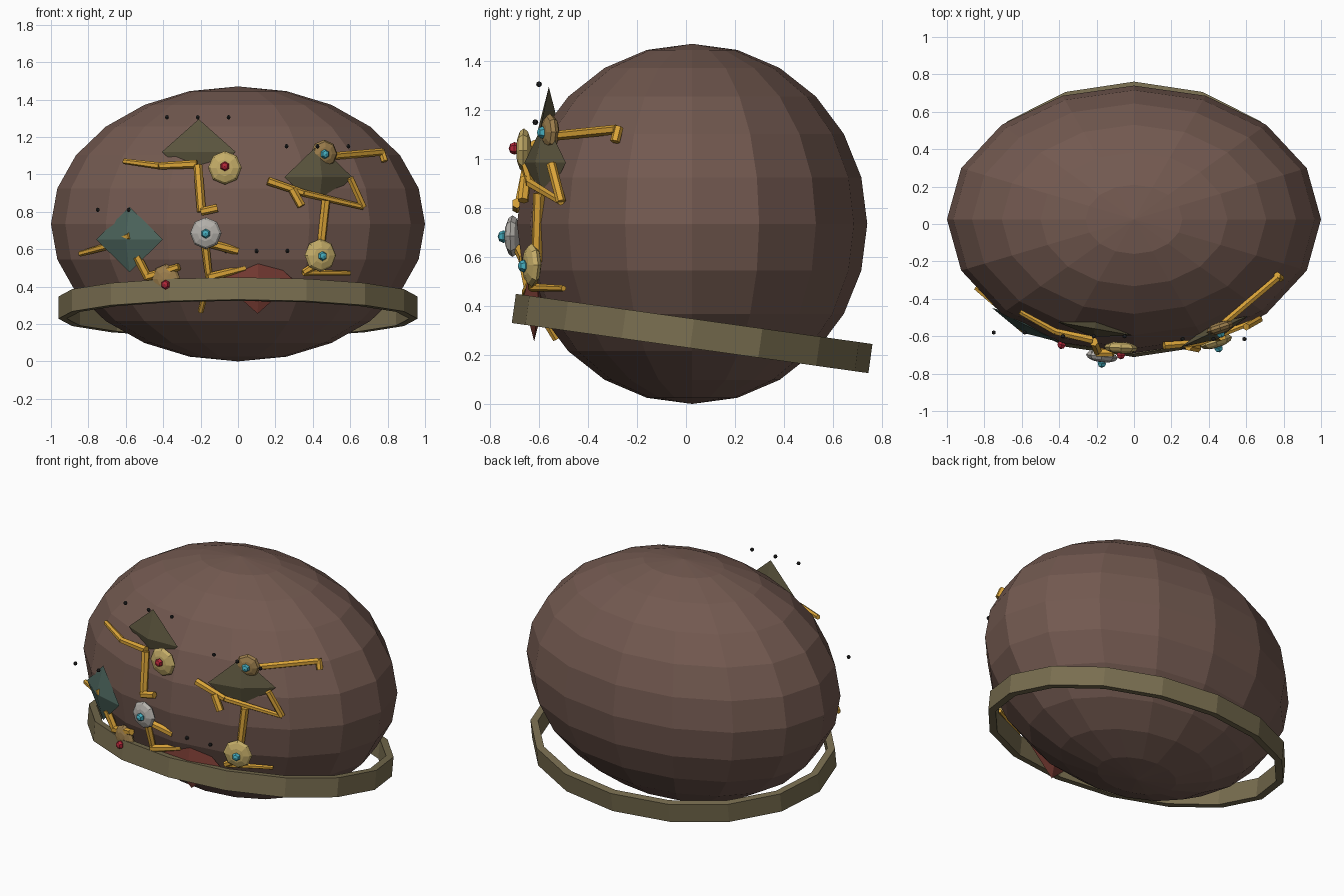
import bpy, bmesh
from math import radians, cos, sin, pi
from mathutils import Vector, Matrix

if "Cube" in bpy.data.objects:
    bpy.data.objects.remove(bpy.data.objects["Cube"])


def material(name, rgb):
    m = bpy.data.materials.new(name)
    m.diffuse_color = (*rgb, 1)
    m.use_nodes = True
    m.node_tree.nodes["Principled BSDF"].inputs["Base Color"].default_value = m.diffuse_color
    return m


BROWN = material("brown", (0.17, 0.10, 0.08))
BAND = material("band_olive", (0.19, 0.155, 0.08))
OLIVE = material("dark_olive", (0.11, 0.095, 0.05))
TEAL = material("dark_teal", (0.07, 0.125, 0.105))
RED = material("dark_red", (0.17, 0.04, 0.03))
GOLD = material("gold", (0.70, 0.37, 0.04))
PALE = material("pale_gold", (0.56, 0.42, 0.14))
BRONZE = material("bronze", (0.32, 0.20, 0.07))
SILVER = material("silver", (0.45, 0.43, 0.40))
RUBY = material("ruby", (0.45, 0.02, 0.04))
AQUA = material("aqua", (0.06, 0.42, 0.52))
BLACK = material("black", (0.02, 0.02, 0.02))


def finish(name, bm, mat):
    bmesh.ops.recalc_face_normals(bm, faces=bm.faces)
    me = bpy.data.meshes.new(name)
    bm.to_mesh(me)
    bm.free()
    me.materials.append(mat)
    ob = bpy.data.objects.new(name, me)
    bpy.context.collection.objects.link(ob)
    return ob


def ball(name, loc, size, mat, seg=8, rings=6, rot=Matrix()):
    bm = bmesh.new()
    bmesh.ops.create_uvsphere(bm, u_segments=seg, v_segments=rings, radius=1)
    bm.transform(Matrix.Translation(loc) @ rot @ Matrix.Diagonal((*size, 1)))
    return finish(name, bm, mat)


def stick(name, points, mat=GOLD, r1=0.023, r2=0.015):
    # chain of tapered six-sided rods through the points
    bm = bmesh.new()
    n = len(points) - 1
    for i in range(n):
        a, b = Vector(points[i]), Vector(points[i + 1])
        ra, rb = (r1 + (r2 - r1) * k / n for k in (i, i + 1))
        m = Matrix.Translation((a + b) / 2) @ (b - a).to_track_quat('Z', 'Y').to_matrix().to_4x4()
        bmesh.ops.create_cone(bm, cap_ends=True, segments=6, radius1=ra, radius2=rb,
                              depth=(b - a).length, matrix=m)
    finish(name, bm, mat)


# large faceted body
ball("body", (0, 0.025, 0.735), (1, 0.715, 0.735), BROWN, 16, 12)

# tilted hoop around the lower body
bm = bmesh.new()
profile = [(0.96, 0.735, -0.06), (0.96, 0.735, 0.06), (0.915, 0.69, 0.06), (0.915, 0.69, -0.06)]
loops = []
for i in range(16):
    a = 2 * pi * i / 16
    loops.append([bm.verts.new((rx * cos(a), ry * sin(a), z)) for rx, ry, z in profile])
for i in range(16):
    p, q = loops[i], loops[(i + 1) % 16]
    for k in range(4):
        bm.faces.new((p[k], q[k], q[(k + 1) % 4], p[(k + 1) % 4]))
bm.transform(Matrix.Translation((0, 0.025, 0.2875)) @ Matrix.Rotation(radians(-8), 4, 'X'))
finish("hoop", bm, BAND)

# flattened diamonds, each with a row of three small beads above it
diamonds = [("upper_left", (-0.21, -0.56, 1.12), -10, OLIVE, 1.305),
            ("upper_right", (0.43, -0.575, 0.985), 25, OLIVE, 1.15),
            ("lower_left", (-0.58, -0.54, 0.652), -27, TEAL, 0.81),
            ("lower_middle", (0.105, -0.62, 0.43), 5, RED, 0.59)]
for tag, c, ang, mat, bead_z in diamonds:
    bm = bmesh.new()
    rot = Matrix.Rotation(radians(ang), 4, 'Z')
    top, bottom, left, right, front, back = [
        bm.verts.new(Matrix.Translation(c) @ rot @ Vector(v)) for v in
        ((0, 0, 0.175), (0, 0, -0.175), (-0.2, 0, 0), (0.2, 0, 0), (0, -0.045, 0), (0, 0.045, 0))]
    ring = [left, front, right, back]
    for i in range(4):
        for tip in (top, bottom):
            bm.faces.new((tip, ring[i], ring[(i + 1) % 4]))
    finish("diamond_" + tag, bm, mat)
    for i in (-1, 0, 1):
        ball("bead_" + tag, (c[0] - 0.005 + i * 0.165, c[1] - 0.04, bead_z),
             (0.012,) * 3, BLACK, 6, 4)

# disc rosettes with a gem on the front
rosettes = [("top_centre", (-0.07, -0.662, 1.035), 0.09, PALE, (-0.07, -0.70, 1.043), RUBY),
            ("middle", (-0.172, -0.708, 0.685), 0.085, SILVER, (-0.172, -0.745, 0.683), AQUA),
            ("low_right", (0.44, -0.63, 0.567), 0.088, PALE, (0.452, -0.663, 0.563), AQUA),
            ("top_right", (0.46, -0.555, 1.11), 0.075, BRONZE, (0.464, -0.585, 1.108), AQUA),
            ("low_left", (-0.385, -0.60, 0.44), 0.08, BRONZE, (-0.387, -0.645, 0.41), RUBY)]
for tag, c, r, mat, g, gem in rosettes:
    rot = Matrix.Rotation(c[0] * 0.7, 4, 'Z') @ Matrix.Rotation(pi / 2, 4, 'X')
    ball("rosette_" + tag, c, (r, r, 0.032), mat, 8, 6, rot)
    ball("gem_" + tag, g, (0.026, 0.026, 0.024), gem, 6, 4, rot)

# jointed golden limbs
stick("arm_upper_left", [(-0.22, -0.62, 1.055), (-0.42, -0.575, 1.045), (-0.61, -0.47, 1.07)])
stick("leg_upper_left", [(-0.215, -0.63, 1.05), (-0.195, -0.68, 0.80)], r1=0.024, r2=0.024)
stick("foot_upper_left", [(-0.20, -0.69, 0.80), (-0.11, -0.69, 0.82)], r1=0.022, r2=0.022)
stick("arm_upper_right", [(0.48, -0.53, 1.095), (0.77, -0.285, 1.12)], r1=0.02, r2=0.02)
stick("hand_upper_right", [(0.765, -0.275, 1.13), (0.785, -0.29, 1.07)], r1=0.02, r2=0.02)
stick("thigh_upper_right", [(0.16, -0.65, 0.965), (0.35, -0.635, 0.90), (0.67, -0.51, 0.825)])
stick("shin_upper_right", [(0.60, -0.55, 0.98), (0.67, -0.51, 0.825)], r1=0.02, r2=0.02)
stick("foot_upper_right", [(0.29, -0.655, 0.92), (0.34, -0.665, 0.83)], r2=0.023)
stick("body_low_right", [(0.47, -0.60, 0.86), (0.44, -0.61, 0.58)], r1=0.024, r2=0.022)
stick("leg_low_right", [(0.44, -0.62, 0.53), (0.35, -0.63, 0.475), (0.60, -0.50, 0.472)], r2=0.012)
stick("arm_middle", [(-0.15, -0.68, 0.63), (0.0, -0.66, 0.59)], r2=0.023)
stick("leg_middle", [(-0.175, -0.67, 0.62), (-0.155, -0.64, 0.45), (-0.20, -0.53, 0.265)])
stick("foot_middle", [(-0.16, -0.65, 0.45), (0.04, -0.63, 0.50)], r2=0.018)
stick("arm_lower_left", [(-0.575, -0.575, 0.67), (-0.70, -0.46, 0.615), (-0.845, -0.34, 0.575)])
stick("leg_lower_left", [(-0.54, -0.56, 0.56), (-0.48, -0.56, 0.445)], r2=0.023)
stick("foot_lower_left", [(-0.49, -0.56, 0.45), (-0.315, -0.63, 0.505)], r2=0.02)
